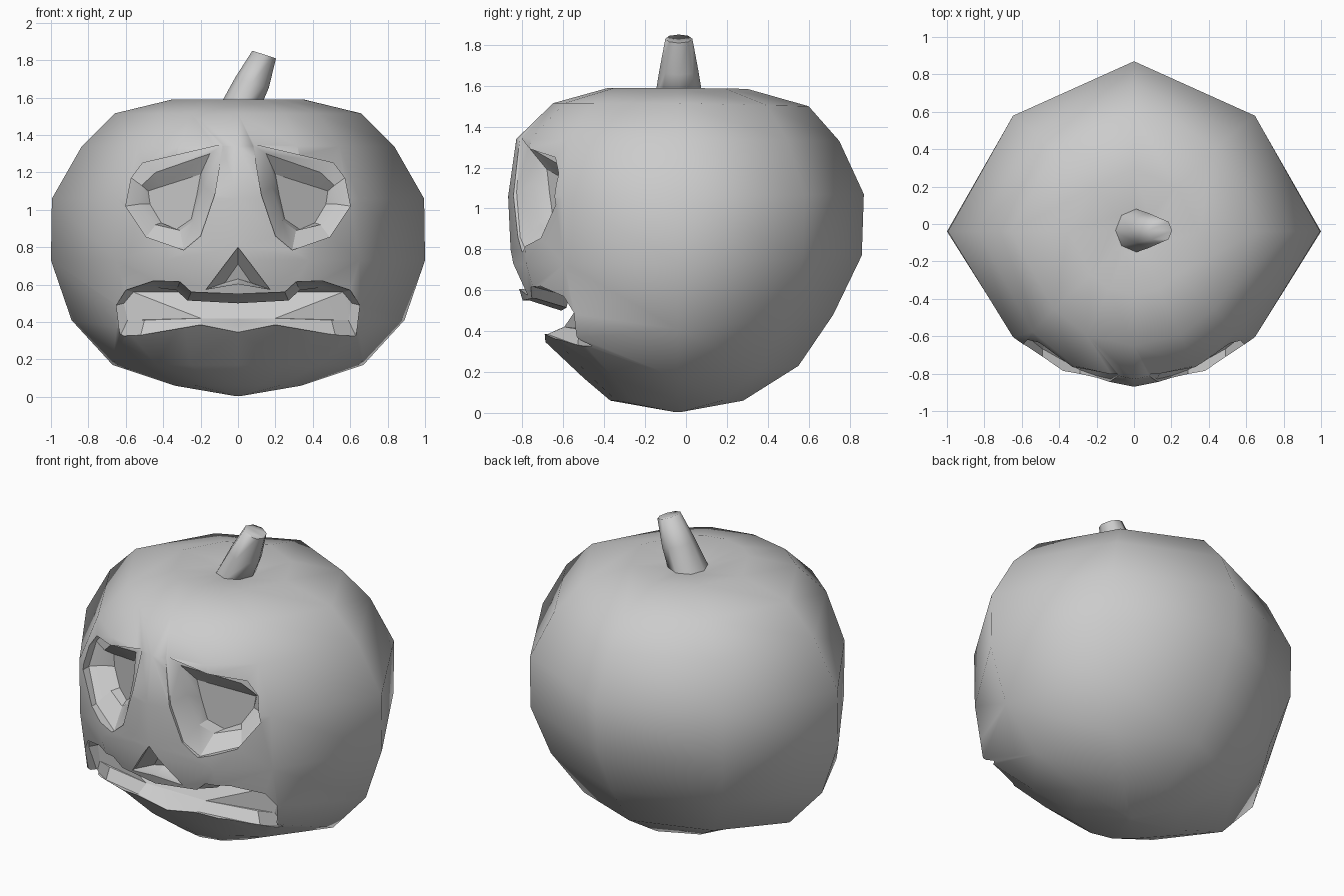
import bpy, bmesh
from math import cos, sin, pi

if "Cube" in bpy.data.objects:
    bpy.data.objects.remove(bpy.data.objects["Cube"])


def loft(name, rings):
    """Skin a list of equal-length closed rings of 3D points, capped."""
    bm = bmesh.new()
    rows = [[bm.verts.new(p) for p in ring] for ring in rings]
    n = len(rows[0])
    for a, b in zip(rows, rows[1:]):
        for i in range(n):
            j = (i + 1) % n
            bm.faces.new((a[i], a[j], b[j], b[i]))
    caps = [bm.faces.new(rows[0]), bm.faces.new(rows[-1])]
    bmesh.ops.triangulate(bm, faces=caps)
    bmesh.ops.recalc_face_normals(bm, faces=bm.faces)
    me = bpy.data.meshes.new(name)
    bm.to_mesh(me)
    bm.free()
    ob = bpy.data.objects.new(name, me)
    bpy.context.collection.objects.link(ob)
    return ob


def smooth(ob, degrees):
    bpy.ops.object.select_all(action='DESELECT')
    ob.select_set(True)
    bpy.context.view_layer.objects.active = ob
    bpy.ops.object.shade_smooth_by_angle(angle=degrees * pi / 180)


# Body: eight-sided squashed ball, with extra columns for the rounder front
CY = -0.04
half = [(0, 1), (.65, .68), (1, 0), (.65, -.68), (.38, -.91), (0, -1)]
columns = half + [(-x, y) for x, y in half[-2:0:-1]]
# side z, side radius, front y, back y, back z, cheek push at the mouth corners
levels = [(.005, .02, -.06, -.02, .005, 0), (.06, .34, -.37, .28, .06, 0),
          (.17, .67, -.50, .55, .23, 0), (.41, .89, -.755, .72, .48, .07),
          (.73, 1.0, -.855, .86, .77, 0), (1.06, .995, -.87, .87, 1.07, 0),
          (1.34, .835, -.83, .75, 1.33, 0), (1.515, .66, -.65, .60, 1.50, 0),
          (1.59, .35, -.38, .30, 1.585, 0), (1.555, .12, -.16, .08, 1.555, 0)]


def body_ring(z, r, front, back, zb, cheek):
    pts = []
    for x, y in columns:
        reach = back - CY if y > 0 else CY - front
        push = cheek if y == -.68 else 0
        pts.append((x * r + (push if x > 0 else -push), CY + y * reach,
                    z + (zb - z) * max(y, 0) - push * .6))
    return pts


body = loft("pumpkin_body", [body_ring(*lv) for lv in levels])


# Carving cutters: outlines in x-z, each laid on its own depth surface
def eye_rim(x, z):
    return -.87 + .72 * x * x + 1.4 * max(0, z - 1.1) * abs(x)


def eye_plane(x, z):
    return -.87 + .6 * abs(x)


def mouth_rim(x, z):
    return -.71 + .55 * x * x - .4 * (z - .36)


def mouth_floor(x, z):
    return -.61 + .35 * x * x


def carve(name, layers):
    rings = [[(x, surface(x, z) + depth, z) for x, z in outline]
             for outline, surface, depth in layers]
    cutter = loft(name, rings)
    cutter.hide_render = True
    mod = body.modifiers.new(name, 'BOOLEAN')
    mod.operation = 'DIFFERENCE'
    mod.solver = 'EXACT'
    mod.object = cutter
    bpy.context.view_layer.objects.active = body
    bpy.ops.object.modifier_apply(modifier=name)
    bpy.data.objects.remove(cutter)


def mirrored(pts):
    """Complete a half outline whose first and last points lie on x = 0."""
    return pts + [(-x, z) for x, z in pts[-2:0:-1]]


# Eyes: wide bevelled rim, then a deeper pocket
eye_outer = [(.08, 1.35), (.51, 1.25), (.57, 1.17), (.60, 1.02),
             (.49, .855), (.29, .785), (.20, .86), (.125, 1.08)]
eye_inner = [(.15, 1.30), (.44, 1.20), (.515, 1.13), (.53, 1.03),
             (.44, .92), (.31, .89), (.24, .94), (.18, 1.12)]
eye_floor = [(.20, 1.19), (.42, 1.12), (.48, 1.10), (.47, 1.03),
             (.41, .93), (.33, .895), (.25, .95), (.22, 1.08)]
for side, s in (("right", 1), ("left", -1)):
    flip = lambda pts: [(s * x, z) for x, z in pts]
    carve("eye_cutter_" + side,
          [(flip(eye_outer), eye_rim, -.15), (flip(eye_outer), eye_rim, .03),
           (flip(eye_inner), eye_plane, .01), (flip(eye_floor), eye_plane, .07)])

# Nose: triangular notch
nose_outer = mirrored([(0, .80), (.17, .575), (0, .605)])
nose_floor = mirrored([(0, .71), (.07, .61), (0, .63)])
carve("nose_cutter", [(nose_outer, mouth_rim, -.2),
                      (nose_outer, mouth_rim, .03),
                      (nose_floor, mouth_rim, .10)])

# Mouth: drooping frown with one upper tooth
mouth_outer = mirrored([(0, .55), (.25, .56), (.31, .615), (.45, .62),
                        (.60, .57), (.65, .49), (.63, .325), (.52, .33),
                        (.20, .385), (0, .345)])
mouth_inner = mirrored([(0, .50), (.27, .515), (.33, .57), (.45, .585),
                        (.56, .56), (.61, .50), (.59, .41), (.50, .41),
                        (.20, .42), (0, .415)])
carve("mouth_cutter", [(mouth_outer, mouth_rim, -.2),
                       (mouth_outer, mouth_rim, .02),
                       (mouth_inner, mouth_floor, 0)])

# Smooth shell, with crisp edges only around the carved face
smooth(body, 80)
bm = bmesh.new()
bm.from_mesh(body.data)
for e in bm.edges:
    c = (e.verts[0].co + e.verts[1].co) / 2
    on_face = c.y < -.3 and abs(c.x) < .64 and .31 < c.z < 1.335
    if on_face and e.calc_face_angle(0) > 25 * pi / 180:
        e.smooth = False
bm.to_mesh(body.data)
bm.free()


# Stem: leaning tapered tube with a slanted top
def stem_ring(cx, cz, r, slant):
    return [(cx + r * cos(a), -.035 + 1.05 * r * sin(a), cz - slant * r * cos(a))
            for a in (2 * pi * i / 8 for i in range(8))]


stem = loft("stem", [stem_ring(.005, 1.54, .112, 0), stem_ring(.075, 1.68, .09, .3),
                     stem_ring(.14, 1.83, .063, .33)])
smooth(stem, 80)
